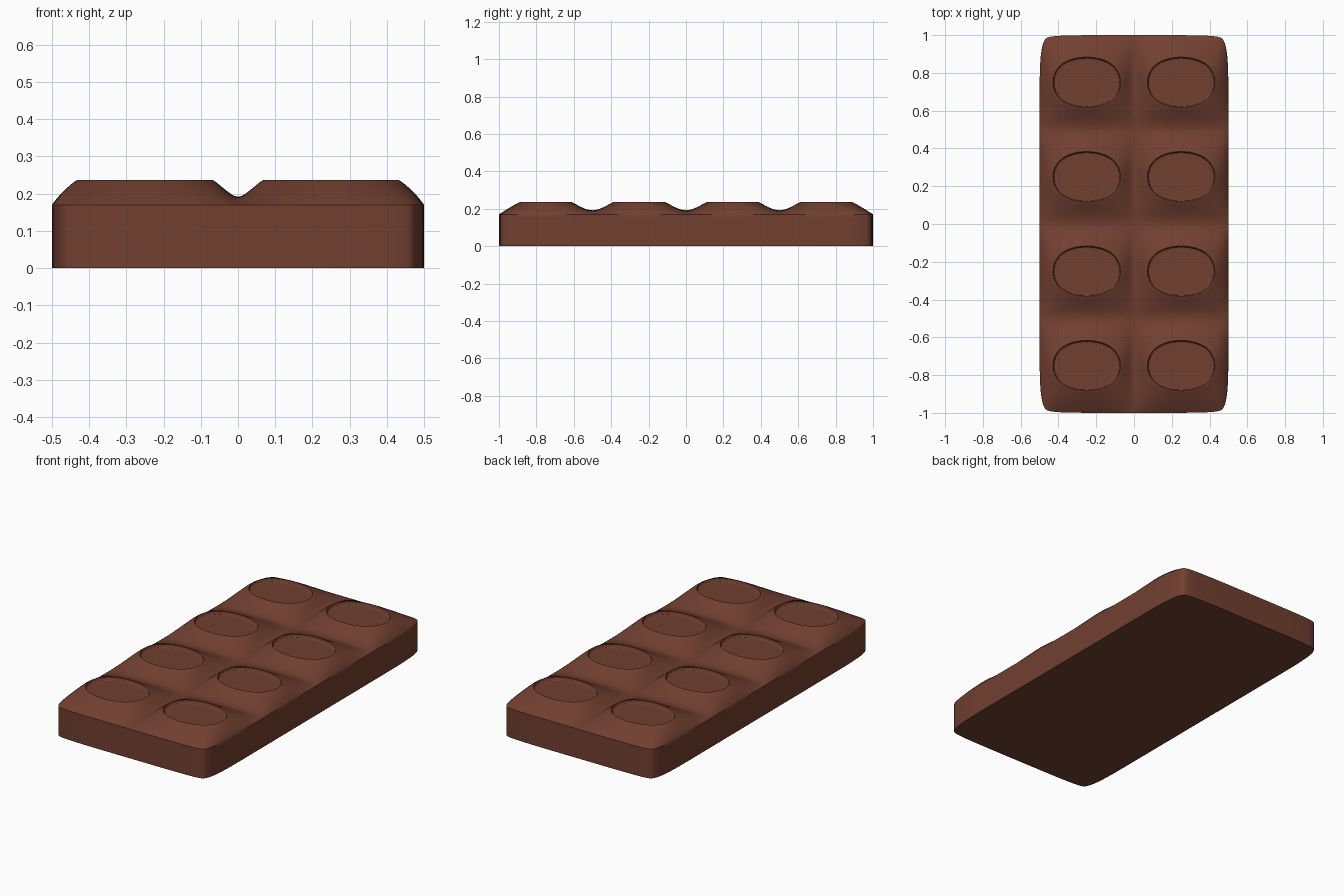
import bpy, bmesh

if "Cube" in bpy.data.objects:
    bpy.data.objects.remove(bpy.data.objects["Cube"])

BORDER_Z, TOP_Z = 0.17, 0.238
xs = [-0.5, -0.45, -0.05, 0, 0.05, 0.45, 0.5]
ys = [-1 + 0.5 * i + d for i in range(4) for d in (0, 0.1, 0.4)] + [1]

bm = bmesh.new()
crease = bm.edges.layers.float.new("crease_edge")

# Top sheet: low cell borders, raised plateaus
grid = [[bm.verts.new((x, y, BORDER_Z if i % 3 == 0 or j % 3 == 0 else TOP_Z))
         for i, x in enumerate(xs)] for j, y in enumerate(ys)]
plateaus = []
for j in range(len(ys) - 1):
    for i in range(len(xs) - 1):
        f = bm.faces.new((grid[j][i], grid[j][i + 1], grid[j + 1][i + 1], grid[j + 1][i]))
        if i % 3 == 1 and j % 3 == 1:
            plateaus.append(f)

# Pull in the four plan corners so they round off
for j in (0, -1):
    for i in (0, -1):
        grid[j][i].co.x *= 0.95
        grid[j][i].co.y *= 0.98

# Side walls and flat underside
rim = [e for e in bm.edges if e.is_boundary]
for e in rim:
    e[crease] = 1.0
walls = bmesh.ops.extrude_edge_only(bm, edges=rim)["geom"]
for v in walls:
    if isinstance(v, bmesh.types.BMVert):
        v.co.z = 0
bottom = [e for e in bm.edges if e.is_boundary]
for e in bottom:
    e[crease] = 1.0
bmesh.ops.contextual_create(bm, geom=bottom)

# Shallow recessed panel on every piece
bmesh.ops.inset_individual(bm, faces=plateaus, thickness=0.008)
bmesh.ops.inset_individual(bm, faces=plateaus, thickness=0.005, depth=-0.018)
bmesh.ops.inset_individual(bm, faces=plateaus, thickness=0.012)
bmesh.ops.recalc_face_normals(bm, faces=bm.faces)

mesh = bpy.data.meshes.new("chocolate_bar")
bm.to_mesh(mesh)
bm.free()
bar = bpy.data.objects.new("chocolate_bar", mesh)
bpy.context.collection.objects.link(bar)

mat = bpy.data.materials.new("chocolate")
mat.diffuse_color = (0.165, 0.05, 0.03, 1)
mat.use_nodes = True
mat.node_tree.nodes["Principled BSDF"].inputs["Base Color"].default_value = mat.diffuse_color
mesh.materials.append(mat)

# Smooth the moulded shape
sub = bar.modifiers.new("smooth", "SUBSURF")
sub.levels = sub.render_levels = 3
bpy.context.view_layer.objects.active = bar
bar.select_set(True)
bpy.ops.object.modifier_apply(modifier="smooth")
bpy.ops.object.shade_smooth_by_angle(angle=0.7)
